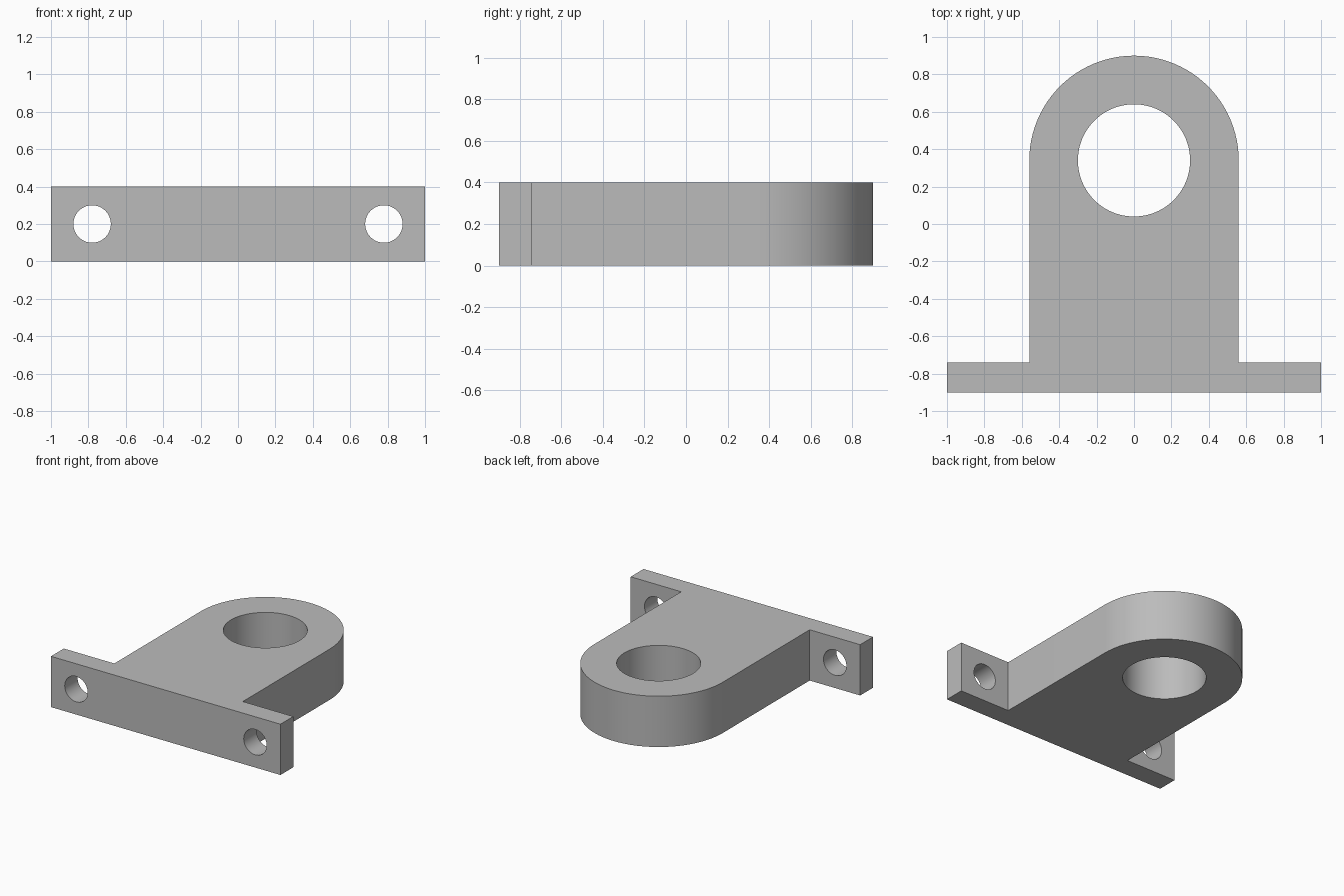
import bpy
import bmesh
from math import pi, cos, sin, radians

# Main dimensions
HEIGHT = 0.4
HALF_WIDTH = 1.0
FRONT, FLANGE_BACK = -0.9, -0.74
LUG_RADIUS, LUG_Y = 0.56, 0.34
BORE_RADIUS = 0.3
BOLT_RADIUS, BOLT_X = 0.1, 0.78
ARC_STEPS = 48

default_cube = bpy.data.objects.get("Cube")
if default_cube:
    bpy.data.objects.remove(default_cube, do_unlink=True)

grey = bpy.data.materials.new("plain grey")
grey.use_nodes = True
grey_colour = (0.5, 0.5, 0.5, 1)
grey.diffuse_color = grey_colour
grey.node_tree.nodes["Principled BSDF"].inputs["Base Color"].default_value = grey_colour


def extruded_outline(name, points, height):
    """Solid made by lifting a flat outline upward."""
    bm = bmesh.new()
    face = bm.faces.new([bm.verts.new((x, y, 0)) for x, y in points])
    lifted = bmesh.ops.extrude_face_region(bm, geom=[face])["geom"]
    top = [v for v in lifted if isinstance(v, bmesh.types.BMVert)]
    bmesh.ops.translate(bm, verts=top, vec=(0, 0, height))
    bmesh.ops.recalc_face_normals(bm, faces=bm.faces)
    mesh = bpy.data.meshes.new(name)
    bm.to_mesh(mesh)
    bm.free()
    mesh.materials.append(grey)
    obj = bpy.data.objects.new(name, mesh)
    bpy.context.collection.objects.link(obj)
    return obj


def drill(target, name, radius, location, rotation=(0, 0, 0)):
    """Cut a round hole through the target, then discard the cutter."""
    bpy.ops.mesh.primitive_cylinder_add(
        vertices=2 * ARC_STEPS, radius=radius, depth=1,
        location=location, rotation=rotation)
    cutter = bpy.context.object
    cutter.name = name
    cutter.hide_render = True
    cutter.data.materials.append(grey)
    cut = target.modifiers.new(name, "BOOLEAN")
    cut.operation = "DIFFERENCE"
    cut.solver = "EXACT"
    cut.object = cutter
    bpy.ops.object.select_all(action="DESELECT")
    target.select_set(True)
    bpy.context.view_layer.objects.active = target
    bpy.ops.object.modifier_apply(modifier=cut.name)
    bpy.data.objects.remove(cutter, do_unlink=True)


# Flange and round-ended lug in one outline
flange_right = [(HALF_WIDTH, FRONT), (HALF_WIDTH, FLANGE_BACK), (LUG_RADIUS, FLANGE_BACK)]
flange_left = [(-x, y) for x, y in reversed(flange_right)]
angles = [pi * i / ARC_STEPS for i in range(ARC_STEPS + 1)]
round_end = [(LUG_RADIUS * cos(a), LUG_Y + LUG_RADIUS * sin(a)) for a in angles]
bracket = extruded_outline("mounting_bracket", flange_right + round_end + flange_left, HEIGHT)

# Large upright bore and the two bolt holes
drill(bracket, "bore_cutter", BORE_RADIUS, (0, LUG_Y, HEIGHT / 2))
for side in (-1, 1):
    drill(bracket, "bolt_hole_cutter", BOLT_RADIUS,
          (side * BOLT_X, FRONT, HEIGHT / 2), (pi / 2, 0, 0))

bpy.ops.object.shade_smooth_by_angle(angle=radians(30))
